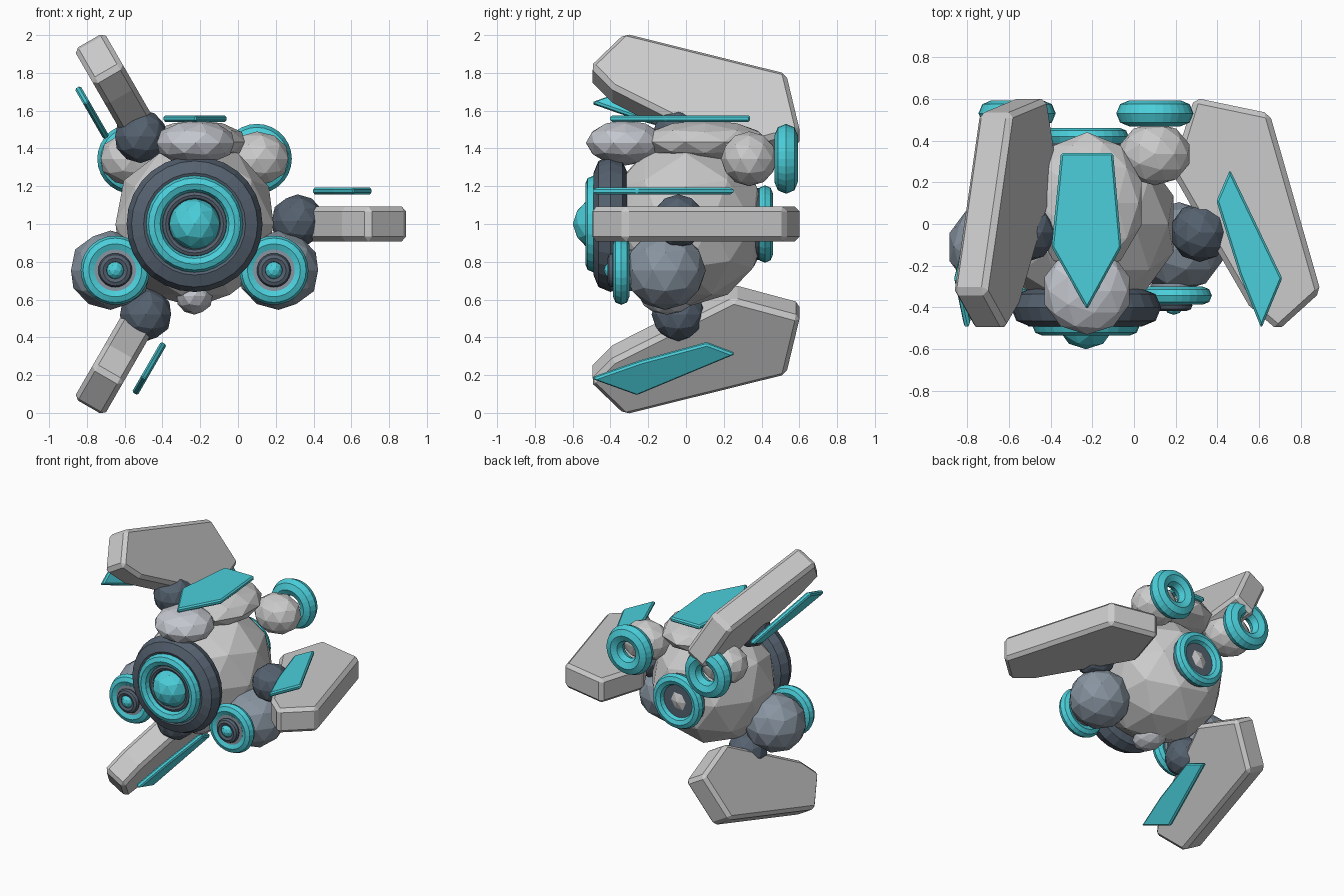
import bpy, bmesh, math
from mathutils import Matrix, Vector

if "Cube" in bpy.data.objects:
    bpy.data.objects.remove(bpy.data.objects["Cube"])

CX, CZ = -0.23, 1.0          # main axis of the drone runs along y here


def mat(name, rgb):
    m = bpy.data.materials.new(name)
    m.diffuse_color = (*rgb, 1)
    m.use_nodes = True
    m.node_tree.nodes["Principled BSDF"].inputs["Base Color"].default_value = m.diffuse_color
    return m


CYAN = mat("cyan", (0.07, 0.62, 0.70))
DARK = mat("dark_slate", (0.09, 0.12, 0.16))
SLATE = mat("slate", (0.25, 0.30, 0.36))
PALE = mat("pale_grey", (0.55, 0.57, 0.62))
WHITE = mat("light_grey", (0.70, 0.70, 0.71))


def finish(ob, name, m):
    ob.name = name
    ob.data.materials.append(m)
    return ob


def ball(name, loc, size, m):
    bpy.ops.mesh.primitive_ico_sphere_add(subdivisions=2, radius=1, location=loc)
    ob = bpy.context.object
    ob.scale = size if isinstance(size, tuple) else (size,) * 3
    return finish(ob, name, m)


def ring(name, loc, outer, minor, m):
    bpy.ops.mesh.primitive_torus_add(major_segments=28, minor_segments=8,
                                     major_radius=outer - minor, minor_radius=minor,
                                     location=loc, rotation=(math.pi / 2, 0, 0))
    return finish(bpy.context.object, name, m)


def disc(name, loc, radius, depth, m):
    bpy.ops.mesh.primitive_cylinder_add(vertices=28, radius=radius, depth=depth,
                                        location=loc, rotation=(math.pi / 2, 0, 0))
    return finish(bpy.context.object, name, m)


def plate(name, outline, z, thick, bevel, m, angle=0):
    """Extruded xy outline, then turned about the main axis."""
    bm = bmesh.new()
    f = bm.faces.new([bm.verts.new((x, y, z - thick / 2)) for x, y in outline])
    ext = bmesh.ops.extrude_face_region(bm, geom=[f])
    bmesh.ops.translate(bm, vec=(0, 0, thick),
                        verts=[g for g in ext["geom"] if isinstance(g, bmesh.types.BMVert)])
    bmesh.ops.recalc_face_normals(bm, faces=bm.faces)
    pivot = Vector((CX, 0, CZ))
    turn = Matrix.Translation(pivot) @ Matrix.Rotation(-angle, 4, 'Y') @ Matrix.Translation(-pivot)
    bm.transform(turn)
    me = bpy.data.meshes.new(name)
    bm.to_mesh(me)
    bm.free()
    ob = bpy.data.objects.new(name, me)
    bpy.context.collection.objects.link(ob)
    b = ob.modifiers.new("bevel", 'BEVEL')
    b.width, b.segments = bevel, 1
    return finish(ob, name, m)


# Body, top shells and chin
ball("body", (CX, 0, CZ), 0.44, WHITE)
ball("rear_top_shell", (CX + 0.005, 0.10, 1.435), (0.275, 0.34, 0.115), WHITE)
ball("front_top_shell", (CX + 0.005, -0.32, 1.43), (0.215, 0.21, 0.12), PALE)
ball("chin", (CX, -0.10, 0.62), (0.10, 0.15, 0.10), PALE)
plate("top_panel", [(-0.35, 0.34), (-0.10, 0.34), (-0.06, -0.11), (-0.225, -0.41), (-0.395, -0.11)],
      1.558, 0.035, 0.01, CYAN)

# Main eye
ring("eye_housing", (CX, -0.40, CZ), 0.36, 0.09, DARK)
disc("eye_backing", (CX, -0.39, CZ), 0.20, 0.18, DARK)
ring("eye_ring", (CX, -0.49, CZ), 0.256, 0.043, CYAN)
ring("eye_inner_ring", (CX, -0.48, CZ), 0.175, 0.022, DARK)
ball("eye_lens", (CX, -0.46, CZ), 0.14, CYAN)

# Rear thruster
disc("rear_thruster_core", (CX, 0.35, CZ), 0.19, 0.14, DARK)
ring("rear_thruster_ring", (CX, 0.418, CZ), 0.205, 0.042, CYAN)

# Paired front pods and rear nacelles
for side, s in (("left", -1), ("right", 1)):
    x = CX + s * 0.42
    ball(side + "_pod", (CX + s * 0.445, -0.11, 0.755), (0.22, 0.215, 0.21), SLATE)
    disc(side + "_pod_backing", (x, -0.33, 0.755), 0.11, 0.09, SLATE)
    ring(side + "_pod_ring", (x, -0.343, 0.755), 0.183, 0.043, CYAN)
    ring(side + "_pod_inner_ring", (x, -0.39, 0.755), 0.09, 0.026, DARK)
    ball(side + "_pod_lens", (x, -0.385, 0.755), 0.05, CYAN)
    x = CX + s * 0.33
    ball(side + "_nacelle", (x, 0.335, 1.345), (0.175, 0.15, 0.145), WHITE)
    ring(side + "_nacelle_ring", (x, 0.53, 1.345), 0.185, 0.062, CYAN)

# Three wings around the main axis, each with hub and panel
WING = [(0.18, 0.25), (0.29, 0.605), (0.65, 0.53), (0.895, -0.325), (0.69, -0.51), (0.55, -0.39)]
PANEL = [(0.46, 0.26), (0.395, 0.11), (0.505, -0.24), (0.61, -0.50), (0.71, -0.26)]
for i, name in enumerate(("right", "upper", "lower")):
    a = i * math.radians(120)
    plate(name + "_wing", WING, CZ, 0.185, 0.025, WHITE, a)
    plate(name + "_wing_panel", PANEL, CZ + 0.175, 0.035, 0.01, CYAN, a)
    r, h = 0.545, 0.015
    ball(name + "_wing_hub", (CX + r * math.cos(a) - h * math.sin(a), -0.04,
                              CZ + r * math.sin(a) + h * math.cos(a)), 0.142, DARK)
